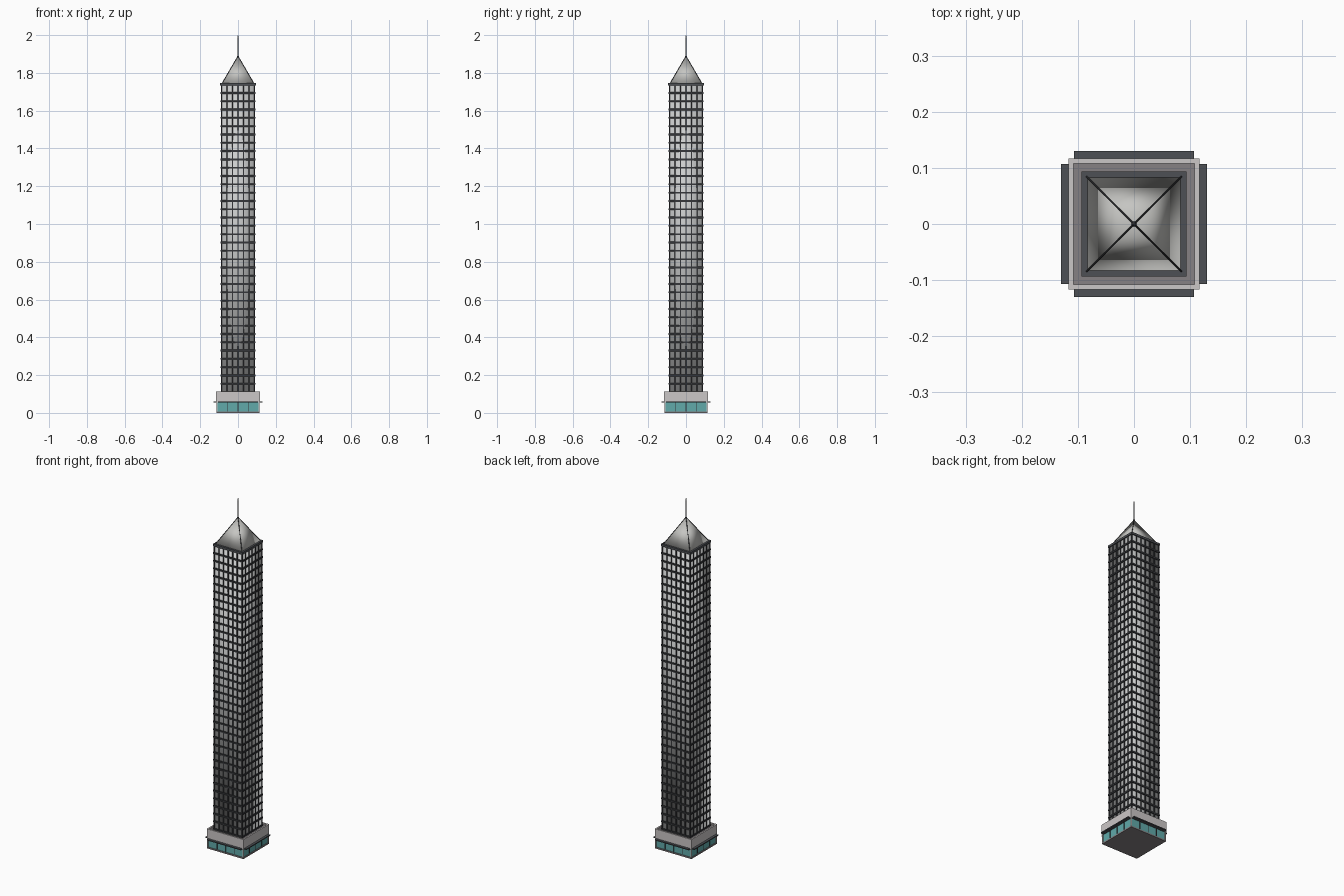
import bpy
import bmesh
from math import pi
from mathutils import Matrix, Vector

if "Cube" in bpy.data.objects:
    bpy.data.objects.remove(bpy.data.objects["Cube"], do_unlink=True)


def material(name, r, g, b):
    m = bpy.data.materials.new(name)
    m.use_nodes = True
    m.diffuse_color = (r, g, b, 1)
    m.node_tree.nodes["Principled BSDF"].inputs["Base Color"].default_value = (r, g, b, 1)
    return m


PANE = material("pale pane", 0.6, 0.61, 0.61)
FRAME = material("dark frame", 0.035, 0.037, 0.042)
SLATE = material("slate trim", 0.075, 0.08, 0.09)
ROOF = material("roof metal", 0.56, 0.56, 0.54)
STONE = material("pale stone", 0.6, 0.57, 0.57)
DECK = material("grey deck", 0.24, 0.22, 0.23)
TEAL = material("teal glass", 0.12, 0.4, 0.4)


def finish(bm, name, mat, smooth=False):
    bmesh.ops.recalc_face_normals(bm, faces=bm.faces)
    me = bpy.data.meshes.new(name)
    bm.to_mesh(me)
    bm.free()
    me.materials.append(mat)
    for p in me.polygons:
        p.use_smooth = smooth
    ob = bpy.data.objects.new(name, me)
    bpy.context.collection.objects.link(ob)
    return ob


def add_box(bm, x0, x1, y0, y1, z0, z1):
    size = Matrix.Diagonal((x1 - x0, y1 - y0, z1 - z0, 1))
    mid = Matrix.Translation(((x0 + x1) / 2, (y0 + y1) / 2, (z0 + z1) / 2))
    bmesh.ops.create_cube(bm, size=1, matrix=mid @ size)


def block(name, half, z0, z1, mat, smooth=False):
    bm = bmesh.new()
    add_box(bm, -half, half, -half, half, z0, z1)
    return finish(bm, name, mat, smooth)


def four_sides(bm):
    # Repeat the front side around the vertical axis
    geom = bm.verts[:] + bm.edges[:] + bm.faces[:]
    for i in range(1, 4):
        copy = bmesh.ops.duplicate(bm, geom=geom)["geom"]
        verts = [v for v in copy if isinstance(v, bmesh.types.BMVert)]
        bmesh.ops.rotate(bm, verts=verts, matrix=Matrix.Rotation(i * pi / 2, 3, "Z"))


def square_ring(name, outer, inner, z0, z1, mat):
    bm = bmesh.new()
    add_box(bm, -outer, inner, -outer, -inner, z0, z1)
    four_sides(bm)
    return finish(bm, name, mat)


def rod(name, a, b, r0, r1, mat, sides=8):
    a, b = Vector(a), Vector(b)
    d = b - a
    bm = bmesh.new()
    turn = d.to_track_quat("Z", "Y").to_matrix().to_4x4()
    bmesh.ops.create_cone(bm, cap_ends=True, segments=sides, radius1=r0, radius2=r1,
                          depth=d.length, matrix=Matrix.Translation((a + b) / 2) @ turn)
    return finish(bm, name, mat)


# Ground floor
block("base_slab", 0.115, 0, 0.008, DECK)
block("lobby_glass", 0.111, 0.008, 0.056, TEAL)
bm = bmesh.new()
for x in (-0.055, 0, 0.055):
    add_box(bm, x - 0.0015, x + 0.0015, -0.1135, -0.11, 0.008, 0.056)
four_sides(bm)
finish(bm, "lobby_mullions", FRAME)
bm = bmesh.new()
add_box(bm, -0.115, -0.109, -0.115, -0.109, 0.008, 0.056)
four_sides(bm)
finish(bm, "lobby_corner_posts", STONE)

# Canopies
bm = bmesh.new()
add_box(bm, -0.107, 0.107, -0.13, -0.109, 0.054, 0.06)
four_sides(bm)
finish(bm, "canopies", SLATE)

# Podium with parapet
block("podium_band", 0.1165, 0.056, 0.104, STONE)
block("podium_deck", 0.109, 0.1, 0.106, DECK)
square_ring("podium_parapet", 0.1165, 0.108, 0.104, 0.113, STONE)

# Tower shaft
BOTTOM, TOP, FLOORS, BAYS = 0.106, 1.742, 37, 6
HALF = 0.088
block("tower_panes", HALF, BOTTOM, TOP, PANE, smooth=True)

bm = bmesh.new()
for i in range(BAYS):
    x = -HALF + 2 * HALF * i / BAYS
    w = 0.003
    add_box(bm, x - w, x + w, -0.091, -HALF + 0.002, BOTTOM, TOP)
four_sides(bm)
finish(bm, "vertical_bars", FRAME)

bm = bmesh.new()
step = (TOP - BOTTOM - 0.008) / FLOORS
for i in range(FLOORS):
    z = BOTTOM + 0.004 + step * i
    add_box(bm, -0.093, HALF - 0.002, -0.093, -HALF + 0.002, z - 0.0045, z + 0.0045)
four_sides(bm)
finish(bm, "floor_bands", FRAME)

# Crown and pyramid roof
square_ring("crown_ledge", 0.094, 0.08, 1.734, 1.746, SLATE)
bm = bmesh.new()
bmesh.ops.create_cone(bm, cap_ends=True, segments=4, radius1=0.085 * 2 ** 0.5, radius2=0,
                      depth=0.147, matrix=Matrix.Translation((0, 0, 1.8165))
                      @ Matrix.Rotation(pi / 4, 4, "Z"))
finish(bm, "pyramid_roof", ROOF, smooth=True)
for i, (sx, sy) in enumerate(((1, 1), (-1, 1), (-1, -1), (1, -1))):
    rod(f"roof_ridge_{i + 1}", (sx * 0.085, sy * 0.085, 1.744), (0, 0, 1.89),
        0.0018, 0.0018, FRAME, 6)

# Mast
rod("mast_foot", (0, 0, 1.88), (0, 0, 1.9), 0.005, 0.003, SLATE)
rod("mast", (0, 0, 1.89), (0, 0, 1.985), 0.003, 0.002, SLATE)
rod("mast_tip", (0, 0, 1.985), (0, 0, 2.0), 0.002, 0.0012, STONE)
